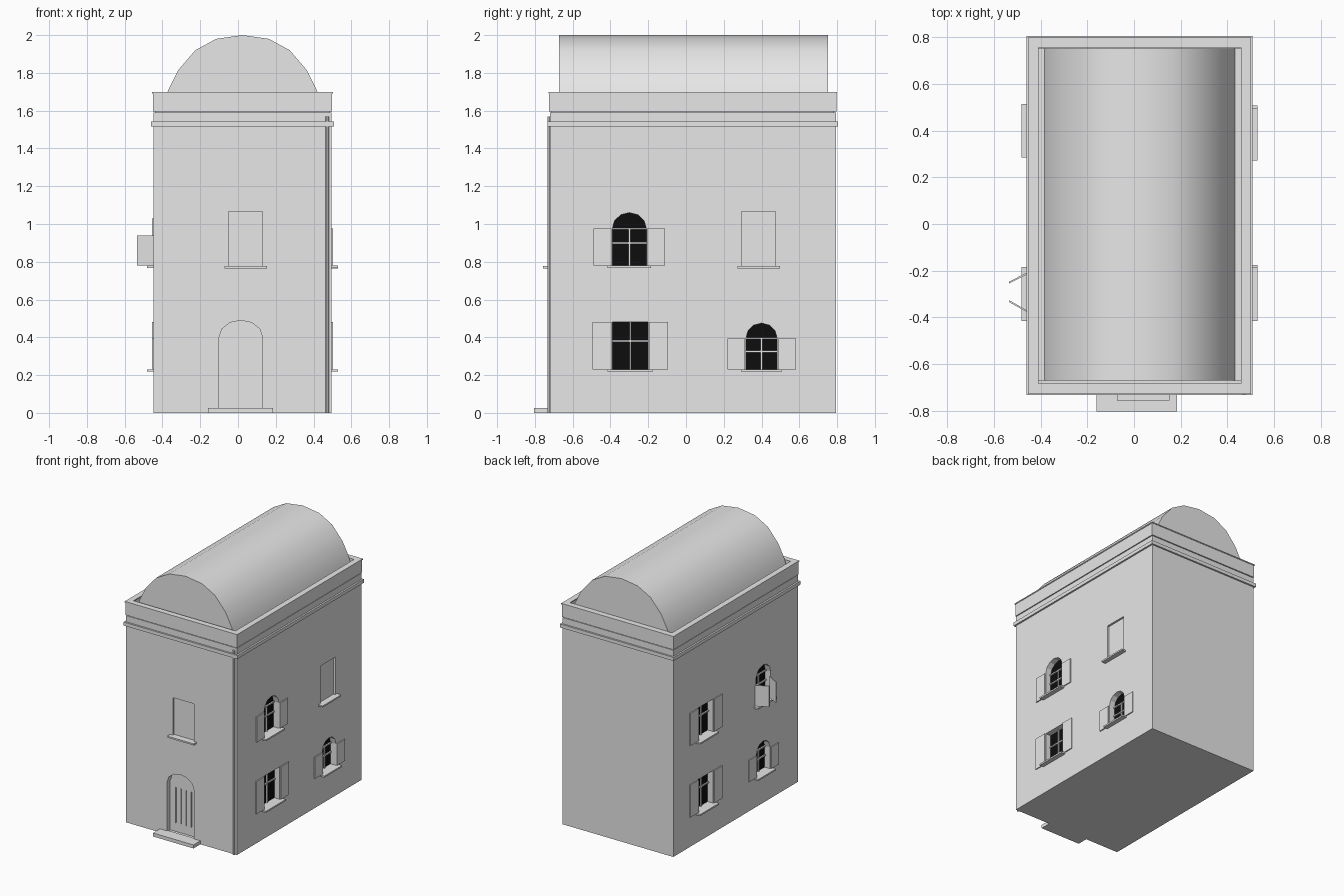
import bpy, bmesh, math
from mathutils import Vector

if "Cube" in bpy.data.objects:
    bpy.data.objects.remove(bpy.data.objects["Cube"])

X0, X1, Y0, Y1 = -0.447, 0.495, -0.721, 0.793   # wall planes


def material(name, c):
    m = bpy.data.materials.new(name)
    m.diffuse_color = (c, c, c, 1)
    m.use_nodes = True
    m.node_tree.nodes["Principled BSDF"].inputs["Base Color"].default_value = m.diffuse_color
    return m


STONE = material("pale stone", 0.8)
DARK = material("dark glass", 0.004)


def make(name, bm, mat=STONE):
    bmesh.ops.recalc_face_normals(bm, faces=bm.faces)
    me = bpy.data.meshes.new(name)
    bm.to_mesh(me)
    bm.free()
    me.materials.append(mat)
    ob = bpy.data.objects.new(name, me)
    bpy.context.collection.objects.link(ob)
    return ob


# Wall frames: u runs along the wall, d points outward, z is up
def right(u, d, z): return Vector((X1 + d, u, z))
def left(u, d, z): return Vector((X0 - d, u, z))
def front(u, d, z): return Vector((u, Y0 - d, z))


def add_prism(bm, wall, pts, d0, d1):
    a = [bm.verts.new(wall(u, d0, z)) for u, z in pts]
    b = [bm.verts.new(wall(u, d1, z)) for u, z in pts]
    bm.faces.new(a)
    bm.faces.new(b[::-1])
    n = len(pts)
    for i in range(n):
        j = (i + 1) % n
        bm.faces.new((a[i], b[i], b[j], a[j]))


def prism(name, wall, pts, d0, d1, mat=STONE):
    bm = bmesh.new()
    add_prism(bm, wall, pts, d0, d1)
    return make(name, bm, mat)


def rect(u0, u1, z0, z1):
    return [(u0, z0), (u1, z0), (u1, z1), (u0, z1)]


def arch(c, w, z0, spring, top, n=6):
    pts = [(c - w / 2, z0), (c + w / 2, z0)]
    for i in range(n + 1):
        t = math.pi * i / n
        pts.append((c + w / 2 * math.cos(t), spring + (top - spring) * math.sin(t)))
    return pts


def box(name, x0, x1, y0, y1, z0, z1):
    bm = bmesh.new()
    add_prism(bm, lambda u, d, z: Vector((u, d, z)), rect(x0, x1, z0, z1), y0, y1)
    return make(name, bm)


def ring(name, out, inn, z0, z1):
    """Rectangular frame, offset from the wall planes by out and inn."""
    bm = bmesh.new()

    def loop(o, z):
        return [bm.verts.new(p) for p in ((X0 - o, Y0 - o, z), (X1 + o, Y0 - o, z),
                                          (X1 + o, Y1 + o, z), (X0 - o, Y1 + o, z))]
    loops = [loop(out, z0), loop(out, z1), loop(inn, z1), loop(inn, z0)]
    for k in range(4):
        a, b = loops[k], loops[(k + 1) % 4]
        for i in range(4):
            j = (i + 1) % 4
            bm.faces.new((a[i], a[j], b[j], b[i]))
    return make(name, bm)


cutter = bmesh.new()


def sill(wall, c, w, z):
    prism("window_sill", wall, rect(c - w / 2, c + w / 2, z - 0.012, z), -0.045, 0.035)


def window(wall, c, w, z0, spring, top, bar, arched=True, shutters=True, shutter_w=0.095):
    shape = arch(c, w, z0, spring, top) if arched else rect(c - w / 2, c + w / 2, z0, top)
    add_prism(cutter, wall, shape, -0.05, 0.05)
    prism("window_pane", wall, shape, -0.054, -0.046, DARK)
    # Glazing bars
    t = 0.005
    bars = [rect(c - t, c + t, z0, spring), rect(c - w / 2, c + w / 2, bar - t, bar + t)]
    if arched:
        bars.append(rect(c - w / 2, c + w / 2, spring - t, spring + t))
    for r in bars:
        prism("glazing_bar", wall, r, -0.046, -0.036)
    sill(wall, c, w + 0.05, z0)
    if shutters:
        for s in (-1, 1):
            a, b = sorted((c + s * (w / 2 + 0.004), c + s * (w / 2 + 0.004 + shutter_w)))
            prism("shutter", wall, rect(a, b, z0, spring), 0, 0.008)


# Windows on both long walls
for wall in (right, left):
    window(wall, -0.30, 0.18, 0.78, 0.975, 1.06, 0.90, shutters=(wall is right))
window(right, -0.295, 0.19, 0.23, 0.48, 0.48, 0.38, arched=False, shutter_w=0.1)
window(right, 0.40, 0.165, 0.23, 0.395, 0.475, 0.325)
window(left, -0.30, 0.165, 0.23, 0.395, 0.475, 0.325)
window(left, 0.40, 0.18, 0.23, 0.48, 0.48, 0.38, arched=False, shutter_w=0.1)
window(left, 0.40, 0.18, 0.78, 1.03, 1.03, 0.93, arched=False, shutter_w=0.1)

# Half-open shutters on one upper window
for ya, yb in ((-0.385, -0.335), (-0.21, -0.255)):
    bm = bmesh.new()
    base = [(X0, ya), (-0.535, yb), (-0.535, yb + 0.008), (X0, ya + 0.008)]
    add_prism(bm, lambda u, d, z: Vector((u, z, d)), base, 0.78, 0.94)
    make("open_shutter", bm)

# Blind windows: shallow recess above a sill
for wall, c in ((right, 0.385), (front, 0.04)):
    add_prism(cutter, wall, rect(c - 0.09, c + 0.09, 0.775, 1.065), -0.015, 0.05)
    sill(wall, c, 0.225, 0.777)
    if wall is front:
        bpy.context.collection.objects[-1].name = "front_sill"

# Door recess, planks and step
DC = 0.015
add_prism(cutter, front, arch(DC, 0.23, 0.02, 0.40, 0.49), -0.04, 0.05)
for i in range(4):
    u = DC - 0.066 + i * 0.044
    prism("door_batten", front, rect(u - 0.003, u + 0.003, 0.09, 0.36), -0.045, -0.033)
box("door_step", -0.16, 0.185, -0.805, Y0 + 0.01, 0, 0.027)

# Walls with the openings cut out
walls = box("walls", X0, X1, Y0, Y1, 0, 1.59)
cut = make("opening_cutter", cutter)
cut.hide_render = True
mod = walls.modifiers.new("openings", 'BOOLEAN')
mod.object = cut
mod.operation = 'DIFFERENCE'
mod.solver = 'EXACT'
bpy.context.view_layer.update()
cut_mesh = bpy.data.meshes.new_from_object(
    walls.evaluated_get(bpy.context.evaluated_depsgraph_get()))
walls.modifiers.clear()
walls.data = cut_mesh
bpy.data.objects.remove(cut)

# Cornice, parapet and flat roof deck
ring("cornice", 0.013, -0.02, 1.515, 1.542)
ring("parapet", 0.003, -0.03, 1.595, 1.692)
ring("parapet_rim", 0.007, -0.037, 1.692, 1.70)
box("roof_deck", X0 + 0.01, X1 - 0.01, Y0 + 0.01, Y1 - 0.01, 1.585, 1.65)
box("roof_plinth", -0.41, 0.462, -0.672, 0.752, 1.64, 1.66)

# Barrel roof
half = [(0.14, 1.98), (0.25, 1.92), (0.34, 1.815), (0.393, 1.71), (0.41, 1.655)]
RC = 0.024
profile = [(RC - x, z) for x, z in half[::-1]] + [(RC, 2.0)] + [(RC + x, z) for x, z in half]
bm = bmesh.new()
add_prism(bm, lambda u, d, z: Vector((u, d, z)), profile, -0.672, 0.752)
roof = make("barrel_roof", bm)
bpy.context.view_layer.objects.active = roof
roof.select_set(True)
bpy.ops.object.shade_smooth_by_angle(angle=math.radians(35))
roof.select_set(False)

# Downpipe at the front corner
bm = bmesh.new()
circle = [(0.472 + 0.01 * math.cos(math.tau * i / 8), Y0 - 0.002 + 0.01 * math.sin(math.tau * i / 8))
          for i in range(8)]
add_prism(bm, lambda u, d, z: Vector((u, z, d)), circle, 0.0, 1.57)
make("downpipe", bm)
